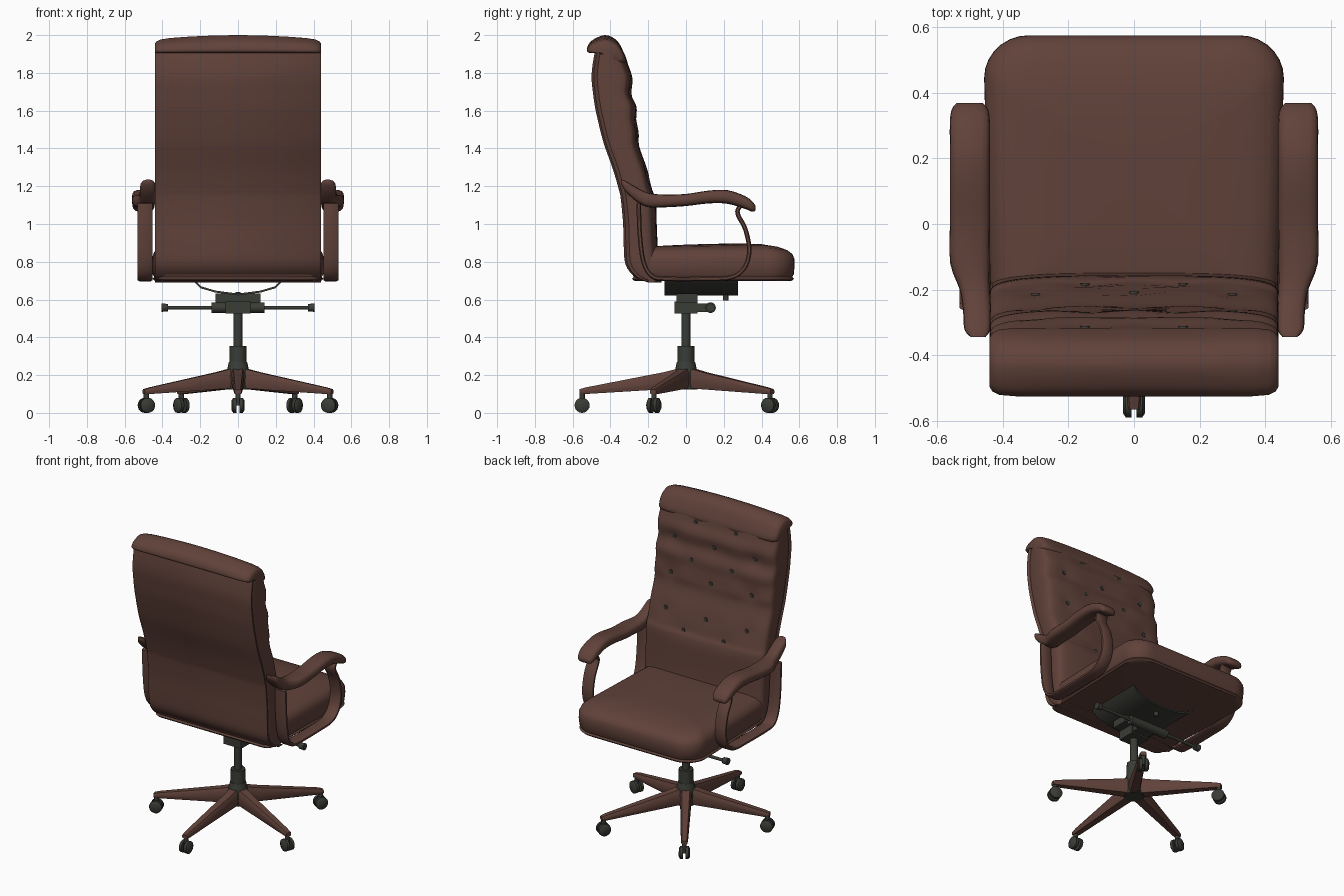
import bpy, bmesh, math
from mathutils import Vector

if "Cube" in bpy.data.objects:
    bpy.data.objects.remove(bpy.data.objects["Cube"])


def material(name, rgb):
    m = bpy.data.materials.new(name)
    m.diffuse_color = (*rgb, 1)
    m.use_nodes = True
    m.node_tree.nodes["Principled BSDF"].inputs["Base Color"].default_value = m.diffuse_color
    return m


BROWN = material("brown leather", (0.118, 0.054, 0.042))
DARK = material("dark metal", (0.042, 0.045, 0.036))


def finish(name, bm, mat, angle=40, mirror=False):
    bmesh.ops.recalc_face_normals(bm, faces=bm.faces)
    me = bpy.data.meshes.new(name)
    bm.to_mesh(me)
    bm.free()
    me.materials.append(mat)
    ob = bpy.data.objects.new(name, me)
    bpy.context.collection.objects.link(ob)
    bpy.ops.object.select_all(action='DESELECT')
    ob.select_set(True)
    bpy.context.view_layer.objects.active = ob
    bpy.ops.object.shade_smooth_by_angle(angle=math.radians(angle))
    if mirror:
        ob.modifiers.new("mirror", 'MIRROR').use_axis[0] = True
    return ob


def loft(name, rings, mat, **kw):
    """Skin a list of equal-length rings and cap both ends."""
    bm = bmesh.new()
    vs = [[bm.verts.new(p) for p in r] for r in rings]
    n = len(rings[0])
    for a, b in zip(vs, vs[1:]):
        for i in range(n):
            bm.faces.new((a[i], a[(i + 1) % n], b[(i + 1) % n], b[i]))
    bm.faces.new(vs[0])
    bm.faces.new(vs[-1])
    return finish(name, bm, mat, **kw)


def spline(pts, steps):
    """Catmull-Rom curve through points of any dimension."""
    out = []
    for i in range(len(pts) - 1):
        p = [pts[max(0, min(len(pts) - 1, i + k))] for k in (-1, 0, 1, 2)]
        for s in range(steps):
            t = s / steps
            out.append([0.5 * (2 * b + (c - a) * t + (2 * a - 5 * b + 4 * c - d) * t * t
                               + (3 * b - a - 3 * c + d) * t ** 3) for a, b, c, d in zip(*p)])
    return out + [list(pts[-1])]


def cyl(name, p0, p1, r0, r1, mat, seg=20):
    p0, p1 = Vector(p0), Vector(p1)
    q = (p1 - p0).to_track_quat('Z', 'Y')
    ring = lambda c, r: [c + q @ Vector((r * math.cos(k * math.tau / seg), r * math.sin(k * math.tau / seg), 0))
                         for k in range(seg)]
    return loft(name, [ring(p0, r0), ring(p1, r1)], mat)


def box(name, x, y, z, mat):
    return loft(name, [[(x[0], y[0], h), (x[1], y[0], h), (x[1], y[1], h), (x[0], y[1], h)] for h in z], mat)


# Backrest: stations (height, rear y, front y), with tufted front face
BUTTONS = [(x, z) for z, xs in ((1.84, (-.15, .15)), (1.72, (-.3, 0, .3)), (1.61, (-.15, .15)),
                                (1.49, (-.3, 0, .3)), (1.27, (-.3, 0, .3)), (1.17, (-.15, .15))) for x in xs]
stations = spline([(.69, -.20, -.13), (.72, -.27, -.13), (.785, -.32, -.14), (.89, -.33, -.15), (1.0, -.333, -.155),
                   (1.13, -.345, -.16), (1.18, -.355, -.178), (1.29, -.387, -.205), (1.41, -.43, -.247),
                   (1.48, -.45, -.25), (1.555, -.468, -.262), (1.62, -.482, -.262), (1.69, -.492, -.288),
                   (1.77, -.50, -.282), (1.84, -.495, -.305), (1.90, -.485, -.325), (1.93, -.48, -.35)], 4)


def section(z, r, f):
    pts = [(-.425, r), (.425, r), (.44, r + .012), (.432, r + .03), (.44, r + .05)]
    for i in range(25):
        a = math.pi * i / 24
        c, s = math.cos(a), math.sin(a)
        x = .44 * math.copysign(abs(c) ** .6, c)
        front = f - .07 * (1 - s ** .5)
        dent = sum(math.exp(-((x - bx) ** 2 + (z - bz) ** 2) / .0022) for bx, bz in BUTTONS)
        pts.append((x, front - .012 * dent, ))
    pts += [(-.44, r + .05), (-.432, r + .03), (-.44, r + .012)]
    return [(x, y, z) for x, y in pts]


loft("backrest", [section(*s) for s in stations], BROWN)


# Buttons sunk in the backrest
def front_y(z):
    for a, b in zip(stations, stations[1:]):
        if a[0] <= z <= b[0]:
            return a[2] + (b[2] - a[2]) * (z - a[0]) / (b[0] - a[0])


for bx, bz in BUTTONS:
    fy = front_y(bz) - .012 - .07 * (1 - (1 - (abs(bx) / .44) ** 3.33) ** .25)
    cyl("back_button", (bx, fy - .02, bz), (bx, fy + .006, bz), .018, .014, DARK, 10)

# Head roll folded over the top of the backrest
roll = spline([(-.47, 1.905), (-.515, 1.908), (-.524, 1.93), (-.50, 1.97), (-.43, 2.0), (-.37, 1.975),
               (-.335, 1.92), (-.318, 1.86), (-.37, 1.85), (-.47, 1.905)], 4)[:-1]
rings = []
for x in (-.44, -.432, -.41, -.36, -.25, -.12, 0, .12, .25, .36, .41, .432, .44):
    k = {.44: .72, .432: .86, .41: .96}.get(abs(x), 1)
    drop = .022 * (x / .43) ** 2
    rings.append([(x, -.42 + (y + .42) * k, 1.92 + (z - 1.92) * k - drop * max(0, (z - 1.9) / .1)) for y, z in roll])
loft("head_roll", rings, BROWN, angle=50)


# Seat cushion: rounded outline stacked in height with crowned top
def outline(inset, z, crown):
    pts = []
    for cx, cy, a0 in ((1, 1, 0), (-1, 1, 90), (-1, -1, 180), (1, -1, 270)):
        rad = .13 if cy > 0 else .05
        for k in range(8):
            a = math.radians(a0 + k * 90 / 7)
            x = cx * (.437 - rad) + rad * math.cos(a)
            y = .143 + cy * (.432 - rad) + rad * math.sin(a)
            x *= 1 + .045 * max(0, min(1, (y - .1) / .3))
            s = 1 - inset / .435
            x, y = x * s, .143 + (y - .143) * s
            pts.append((x, y, z + crown * (.02 * (y - .1) - .17 * max(0, y - .33) ** 2 * 3)))
    return pts


loft("seat", [outline(*s) for s in ((.04, .697, 0), (.012, .70, 0), (.004, .71, 0), (.012, .72, 0), (.004, .735, 0),
                                    (0, .78, 0), (.001, .82, .2), (.012, .85, .5), (.04, .872, .8), (.09, .884, 1),
                                    (.18, .89, 1), (.30, .893, 1), (.40, .894, 1))], BROWN)

# Armrest pads: y, z, centre x, half width, half thickness
rings = []
for y, z, cx, w, t in spline([(-.345, 1.225, .475, .022, .01), (-.32, 1.20, .477, .04, .028), (-.26, 1.155, .478, .043, .038),
                              (-.2, 1.127, .485, .046, .038), (-.12, 1.122, .50, .06, .034), (0, 1.127, .5, .061, .032),
                              (.12, 1.143, .5, .061, .034), (.22, 1.143, .5, .061, .036), (.31, 1.115, .5, .061, .034),
                              (.35, 1.093, .5, .055, .028), (.368, 1.083, .5, .04, .012)], 3):
    ring = []
    for k in range(16):
        c, s = math.cos(k * math.tau / 16), math.sin(k * math.tau / 16)
        ring.append((cx + w * math.copysign(abs(c) ** .6, c), y, z + t * math.copysign(abs(s) ** .7, s)))
    rings.append(ring)
loft("armrest_pad", rings, BROWN, mirror=True, angle=60)

# Bent strip under each armrest
path = spline([(-.25, 1.11), (-.245, .95), (-.225, .80), (-.18, .725), (-.10, .71), (.10, .71), (.24, .718),
               (.31, .77), (.335, .86), (.315, .97), (.275, 1.05), (.28, 1.085), (.31, 1.11)], 5)
rings = []
for i, p in enumerate(path):
    a, b = path[max(0, i - 1)], path[min(len(path) - 1, i + 1)]
    n = Vector((-(b[1] - a[1]), b[0] - a[0])).normalized()
    rings.append([(x, p[0] + n.x * d, p[1] + n.y * d) for x, d in
                  ((.452, -.006), (.462, -.012), (.522, -.012), (.532, -.006),
                   (.532, .006), (.522, .012), (.462, .012), (.452, .006))])
loft("armrest_strip", rings, BROWN, mirror=True, angle=50)

# Bent mounting plate under the seat
prof = [(-.24, .70), (-.20, .66), (-.12, .637), (0, .622), (.12, .637), (.20, .66), (.24, .70)]
prof += [(x * .98, z + .01) for x, z in reversed(prof)]
loft("mounting_plate", [[(x, y, z) for x, z in prof] for y in (-.115, .275)], DARK)

# Tilt mechanism and levers
box("mechanism_top", (-.12, .12), (-.05, .06), (.585, .632), DARK)
box("mechanism_body", (-.065, .065), (-.06, .06), (.525, .59), DARK)
cyl("tilt_barrel", (-.14, .13, .557), (.14, .13, .557), .028, .028, DARK)
box("barrel_link", (-.06, .06), (.04, .14), (.535, .58), DARK)
cyl("lever_rod", (-.4, .13, .557), (.4, .13, .557), .01, .01, DARK, 10)
for s in (-1, 1):
    cyl("lever_knob", (s * .37, .13, .557), (s * .405, .13, .557), .02, .022, DARK, 12)
cyl("tension_knob", (0, .21, .595), (0, .21, .64), .014, .014, DARK, 12)

# Gas column and hub
cyl("column", (0, 0, .33), (0, 0, .54), .024, .024, DARK)
cyl("column_sleeve", (0, 0, .24), (0, 0, .355), .046, .044, DARK)
cyl("hub_cone", (0, 0, .20), (0, 0, .27), .065, .048, DARK)
cyl("hub", (0, 0, .125), (0, 0, .20), .06, .065, DARK)

# Five legs with twin-wheel casters
for i in range(5):
    a = math.radians(-90 + 72 * i)
    tip = Vector((.51 * math.cos(a), .55 * math.sin(a), 0))
    d = tip.normalized()
    side = Vector((-d.y, d.x, 0))
    rings = []
    for r, w, z0, z1 in ((.04, .036, .13, .235), (.12, .033, .125, .215), (tip.length - .02, .022, .10, .135),
                         (tip.length + .015, .018, .10, .125)):
        rings.append([d * r + side * (w * u) + Vector((0, 0, z0 + (z1 - z0) * v)) for u, v in
                      ((-.8, 0), (.8, 0), (1, .3), (1, .75), (.7, 1), (-.7, 1), (-1, .75), (-1, .3))])
    loft("leg", rings, BROWN)
    cyl("caster_stem", tip + Vector((0, 0, .04)), tip + Vector((0, 0, .115)), .014, .014, DARK, 12)
    c = tip + Vector((0, 0, .04))
    for s in (-1, 1):
        cyl("caster_wheel", c + side * s * .008, c + side * s * .026, .04, .04, DARK)
        cyl("caster_cap", c + side * s * .026, c + side * s * .034, .038, .026, DARK)
